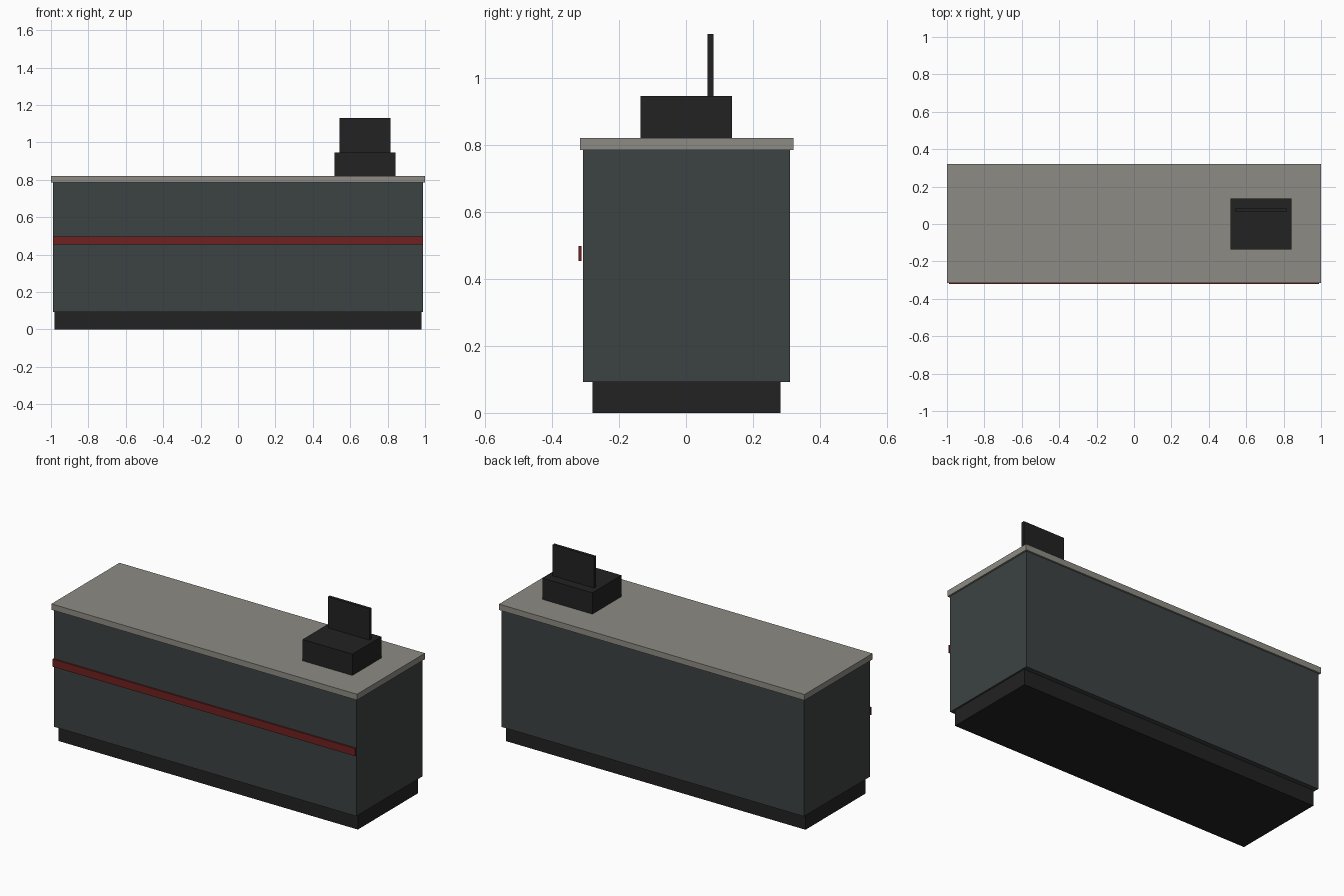
import bpy

# Remove the default cube
default = bpy.data.objects.get("Cube")
if default:
    bpy.data.objects.remove(default, do_unlink=True)


def material(name, rgb):
    mat = bpy.data.materials.new(name)
    mat.use_nodes = True
    colour = (*rgb, 1.0)
    mat.diffuse_color = colour
    mat.node_tree.nodes["Principled BSDF"].inputs["Base Color"].default_value = colour
    return mat


def box(name, x, y, z, mat):
    """Add a box spanning the given (min, max) pairs."""
    spans = (x, y, z)
    bpy.ops.mesh.primitive_cube_add(size=1, location=[(a + b) / 2 for a, b in spans])
    obj = bpy.context.object
    obj.name = obj.data.name = name
    obj.scale = [b - a for a, b in spans]
    bpy.ops.object.transform_apply(location=False, rotation=False, scale=True)
    obj.data.materials.append(mat)
    return obj


slate = material("slate_grey", (0.045, 0.055, 0.054))
stone = material("warm_stone", (0.27, 0.26, 0.23))
red = material("dark_red", (0.165, 0.015, 0.015))
black = material("soft_black", (0.016, 0.016, 0.016))

# Counter: recessed plinth, cabinet body and overhanging worktop
box("plinth", (-0.98, 0.98), (-0.279, 0.282), (0, 0.092), black)
box("cabinet_body", (-0.99, 0.99), (-0.307, 0.31), (0.092, 0.785), slate)
box("worktop", (-1, 1), (-0.316, 0.32), (0.785, 0.82), stone)

# Trim strip standing just clear of the front panel
box("front_trim", (-0.99, 0.99), (-0.321, -0.312), (0.453, 0.498), red)

# Till: base unit with an upright screen
box("till_base", (0.517, 0.843), (-0.135, 0.137), (0.82, 0.946), black)
box("till_screen", (0.544, 0.816), (0.064, 0.082), (0.946, 1.13), black)
